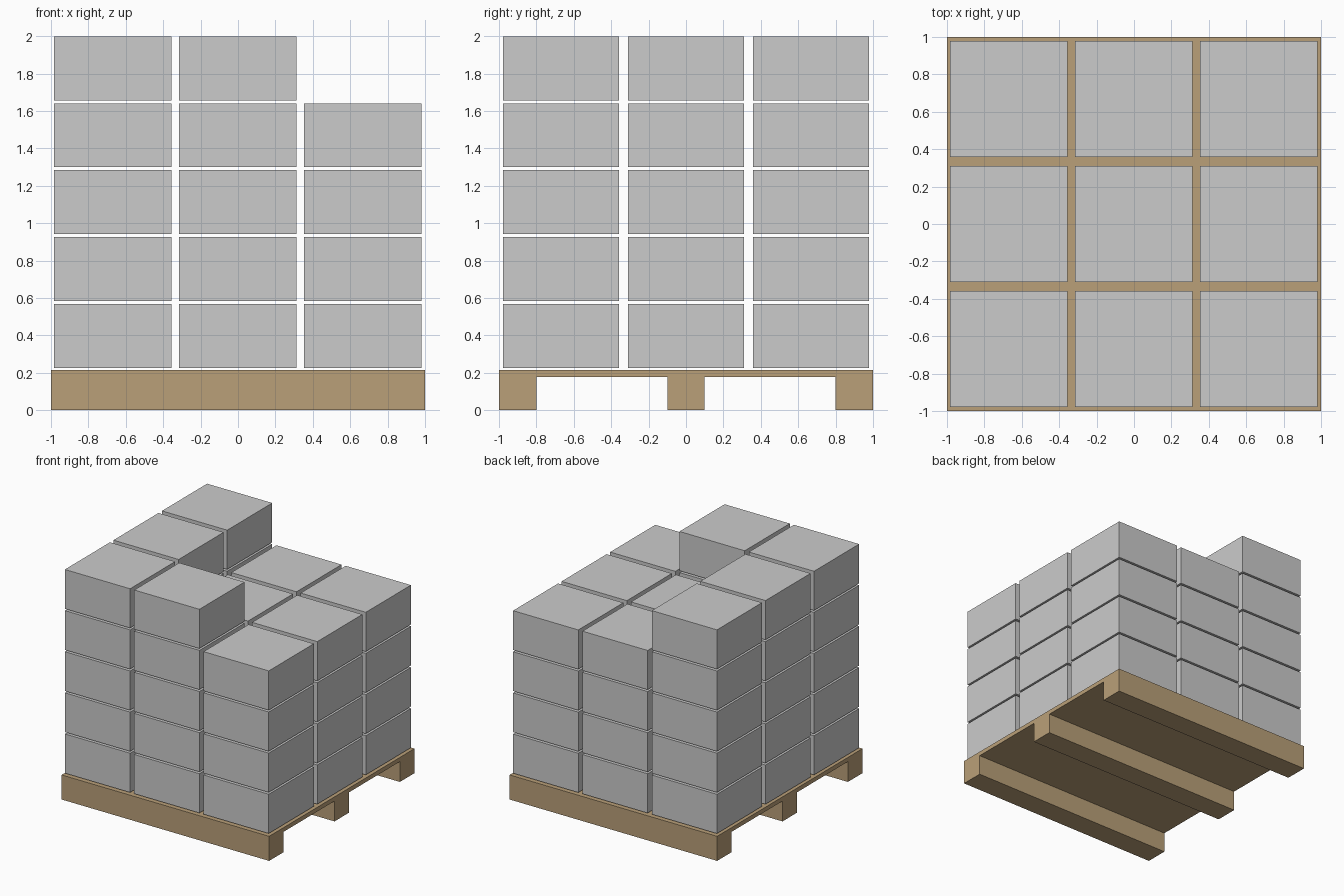
import bpy, bmesh

if "Cube" in bpy.data.objects:
    bpy.data.objects.remove(bpy.data.objects["Cube"])

# Pallet: one side profile (y, z) extruded along x
profile = [(-1, 0), (-0.8, 0), (-0.8, 0.177), (-0.1, 0.177), (-0.1, 0), (0.1, 0),
           (0.1, 0.177), (0.8, 0.177), (0.8, 0), (1, 0), (1, 0.214), (-1, 0.214)]
bm = bmesh.new()
face = bm.faces.new([bm.verts.new((-1, y, z)) for y, z in profile])
ext = bmesh.ops.extrude_face_region(bm, geom=[face], use_keep_orig=True)
bmesh.ops.translate(bm, vec=(2, 0, 0),
                    verts=[v for v in ext["geom"] if isinstance(v, bmesh.types.BMVert)])
bmesh.ops.recalc_face_normals(bm, faces=bm.faces)
mesh = bpy.data.meshes.new("pallet")
bm.to_mesh(mesh)
bm.free()
pallet = bpy.data.objects.new("pallet", mesh)
bpy.context.collection.objects.link(pallet)

wood = bpy.data.materials.new("wood")
wood.diffuse_color = (0.49, 0.35, 0.19, 1)
wood.use_nodes = True
wood.node_tree.nodes["Principled BSDF"].inputs["Base Color"].default_value = wood.diffuse_color
mesh.materials.append(wood)

# Shared box mesh for every crate
SIZE = (0.628, 0.62, 0.342)
bm = bmesh.new()
bmesh.ops.create_cube(bm, size=1)
bmesh.ops.scale(bm, vec=SIZE, verts=bm.verts)
box_mesh = bpy.data.meshes.new("box")
bm.to_mesh(box_mesh)
bm.free()

# Four full layers; the top layer keeps the left column and the front middle box
top_layer = {(-1, -1), (-1, 0), (-1, 1), (0, -1)}
for layer in range(5):
    for i in (-1, 0, 1):
        for j in (-1, 0, 1):
            if layer == 4 and (i, j) not in top_layer:
                continue
            box = bpy.data.objects.new(f"box_layer{layer + 1}", box_mesh)
            box.location = (i * 0.668 - 0.001, j * 0.668, 0.225 + SIZE[2] / 2 + layer * 0.358)
            bpy.context.collection.objects.link(box)
